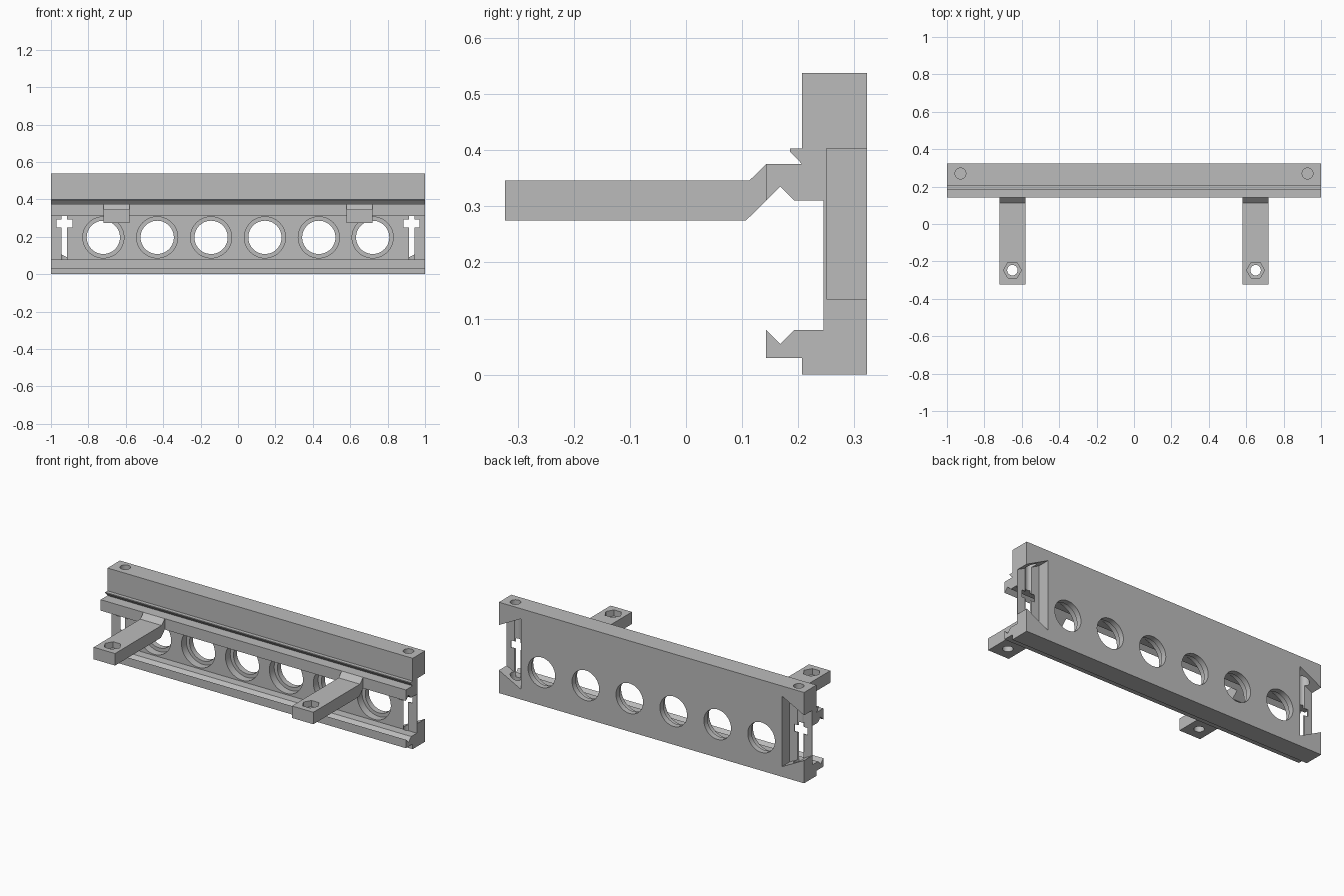
import bpy
import bmesh
from math import pi, radians
from mathutils import Matrix, Vector

cube = bpy.data.objects.get("Cube")
if cube:
    bpy.data.objects.remove(cube)

grey = bpy.data.materials.new("plain grey")
grey.use_nodes = True
grey.diffuse_color = (0.5, 0.5, 0.5, 1)
grey.node_tree.nodes["Principled BSDF"].inputs["Base Color"].default_value = (0.5, 0.5, 0.5, 1)


def add_object(name, bm):
    bmesh.ops.recalc_face_normals(bm, faces=bm.faces)
    mesh = bpy.data.meshes.new(name)
    bm.to_mesh(mesh)
    bm.free()
    mesh.materials.append(grey)
    obj = bpy.data.objects.new(name, mesh)
    bpy.context.collection.objects.link(obj)
    return obj


def prism(name, points, offset):
    """Extrude a closed outline of 3D points along an offset."""
    bm = bmesh.new()
    face = bm.faces.new([bm.verts.new(p) for p in points])
    moved = bmesh.ops.extrude_face_region(bm, geom=[face])["geom"]
    verts = [v for v in moved if isinstance(v, bmesh.types.BMVert)]
    bmesh.ops.translate(bm, verts=verts, vec=Vector(offset))
    return add_object(name, bm)


def cylinder(name, centre, radius, depth, axis="Z", sides=48):
    bm = bmesh.new()
    turn = Matrix.Rotation(pi / 2, 4, "X") if axis == "Y" else Matrix.Rotation(pi / 2, 4, "Z")
    bmesh.ops.create_cone(bm, cap_ends=True, segments=sides, radius1=radius, radius2=radius,
                          depth=depth, matrix=Matrix.Translation(centre) @ turn)
    return add_object(name, bm)


def box(name, low, high):
    x, y, z = low
    outline = [(x, y, z), (high[0], y, z), (high[0], y, high[2]), (x, y, high[2])]
    return prism(name, outline, (0, high[1] - y, 0))


def activate(obj):
    bpy.ops.object.select_all(action="DESELECT")
    obj.select_set(True)
    bpy.context.view_layer.objects.active = obj


def cut(obj, cutter):
    activate(obj)
    mod = obj.modifiers.new("cut", "BOOLEAN")
    mod.operation = "DIFFERENCE"
    mod.solver = "EXACT"
    mod.object = cutter
    bpy.ops.object.modifier_apply(modifier=mod.name)
    bpy.data.objects.remove(cutter)


def finish(obj):
    activate(obj)
    bpy.ops.object.shade_smooth_by_angle(angle=radians(25))


# Rail body: grooved channel section run along the whole length
section = [(0.323, 0), (0.207, 0), (0.207, 0.03), (0.143, 0.03), (0.143, 0.08),
           (0.168, 0.055), (0.193, 0.08), (0.245, 0.08), (0.245, 0.31), (0.193, 0.31),
           (0.168, 0.335), (0.143, 0.31), (0.143, 0.375), (0.207, 0.375),
           (0.185, 0.398), (0.185, 0.403), (0.207, 0.403), (0.207, 0.538), (0.323, 0.538)]
body = prism("rail_body", [(-1, y, z) for y, z in section], (2, 0, 0))

# Row of counterbored round holes
for i in range(6):
    x = (i - 2.5) * 0.288
    cut(body, cylinder("bore", (x, 0.28, 0.197), 0.089, 0.2, "Y"))
    cut(body, cylinder("counterbore", (x, 0.24, 0.197), 0.11, 0.1, "Y"))

# End details: flared rear pocket, upright pin hole and short cross slot
for side in (-1, 1):
    pocket = [(0.855, 0.06), (1.05, 0.161), (1.05, 0.377), (0.855, 0.478)]
    cut(body, prism("pocket", [(side * x, 0.25, z) for x, z in pocket], (0, 0.15, 0)))
    cut(body, cylinder("pin_hole", (side * 0.928, 0.27, 0.33), 0.029, 0.6))
    slot_x = sorted((side * 0.885, side * 0.971))
    cut(body, box("cross_slot", (slot_x[0], 0.22, 0.25), (slot_x[1], 0.26, 0.292)))
finish(body)

# Two cranked arms with a hexagonal nut seat and a bolt hole
arm_side = [(-0.323, 0.275), (0.107, 0.275), (0.143, 0.31), (0.143, 0.375),
            (0.113, 0.346), (-0.323, 0.346)]
for name, x in (("right_arm", -0.65), ("left_arm", 0.65)):
    arm = prism(name, [(x - 0.07, y, z) for y, z in arm_side], (0.14, 0, 0))
    cut(arm, cylinder("bolt_hole", (x, -0.247, 0.3), 0.028, 0.3))
    cut(arm, cylinder("nut_seat", (x, -0.247, 0.36), 0.048, 0.1, sides=6))
    finish(arm)
